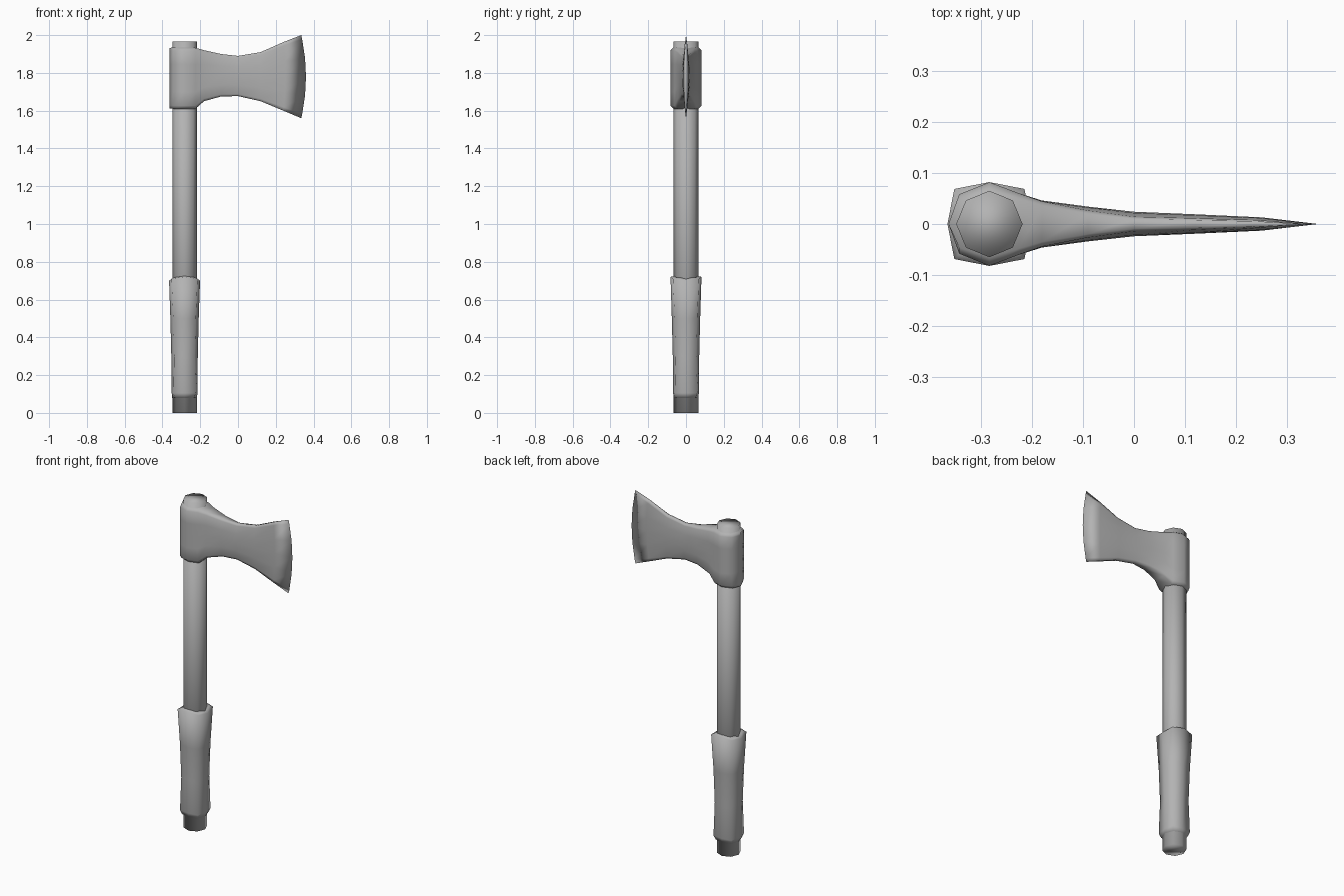
import bpy, bmesh, math

if "Cube" in bpy.data.objects:
    bpy.data.objects.remove(bpy.data.objects["Cube"])

steel = bpy.data.materials.new("plain_grey")
steel.diffuse_color = (0.45, 0.45, 0.45, 1)
steel.use_nodes = True
steel.node_tree.nodes["Principled BSDF"].inputs["Base Color"].default_value = steel.diffuse_color
CX = -0.283  # handle axis


def loft(name, rings):
    """Skin closed rings of equal length, cap both ends and shade smooth."""
    bm = bmesh.new()
    rows = [[bm.verts.new(p) for p in ring] for ring in rings]
    n = len(rows[0])
    for a, b in zip(rows, rows[1:]):
        for i in range(n):
            j = (i + 1) % n
            bm.faces.new((a[i], a[j], b[j], b[i]))
    bm.faces.new(rows[0][::-1])
    bm.faces.new(rows[-1])
    bmesh.ops.remove_doubles(bm, verts=bm.verts, dist=0.0005)
    bmesh.ops.recalc_face_normals(bm, faces=bm.faces)
    mesh = bpy.data.meshes.new(name)
    bm.to_mesh(mesh)
    bm.free()
    mesh.materials.append(steel)
    for p in mesh.polygons:
        p.use_smooth = True
    ob = bpy.data.objects.new(name, mesh)
    bpy.context.collection.objects.link(ob)
    return ob


def octagon(z, axis, corner, wave=0.0):
    """Eight-point ring; axis and corner points have their own radii."""
    ring = []
    for i in range(8):
        a = i * math.pi / 4
        r = corner if i % 2 else axis
        ring.append((CX + r * math.cos(a), r * math.sin(a),
                     z + wave * math.sin(a) ** 2))
    return ring


# Long eight-sided handle
loft("handle", [octagon(0, 0.065, 0.065), octagon(1.965, 0.065, 0.065)])

# Flared grip sleeve
loft("grip", [octagon(0.08, 0.066, 0.072), octagon(0.105, 0.068, 0.084),
              octagon(0.30, 0.070, 0.077), octagon(0.50, 0.075, 0.084),
              octagon(0.70, 0.082, 0.097, 0.02),
              octagon(0.71, 0.062, 0.075, 0.015)])

# Axe head: stations of x, half thickness, bottom, top, edge bow
stations = [
    (-0.363, 0.000, 1.612, 1.932, 0),
    (-0.342, 0.058, 1.61, 1.935, 0),
    (-0.283, 0.082, 1.61, 1.935, 0),
    (-0.225, 0.060, 1.61, 1.933, 0),
    (-0.180, 0.046, 1.65, 1.920, 0),
    (-0.090, 0.034, 1.675, 1.90, 0),
    (0.000, 0.024, 1.677, 1.89, 0),
    (0.120, 0.019, 1.65, 1.91, 0),
    (0.250, 0.013, 1.60, 1.963, 0.01),
    (0.360, 0.000, 1.56, 2.00, 0.025),
]
# Half section: width fraction, height fraction
side = [(0.80, 1), (1, 0.90), (1, 0.45), (1, 0), (1, -0.45), (1, -0.90), (0.80, -1)]
section = side + [(-w, f) for w, f in reversed(side)]
rings = []
for x, t, lo, hi, bow in stations:
    mid, half = (lo + hi) / 2, (hi - lo) / 2
    ring = []
    for w, f in section:
        # the blade thins toward its upper and lower tips
        thin = 1 - 0.5 * f * f * min(1, max(0, (x + 0.2) / 0.2))
        ring.append((x - bow * f * f, w * t * thin, mid + half * f))
    rings.append(ring)
# The end rings fold flat: weld them into clean edges
head = loft("axe_head", rings[:1] + rings[1:])
bm = bmesh.new()
bm.from_mesh(head.data)
bmesh.ops.dissolve_degenerate(bm, dist=0.0001, edges=bm.edges)
bm.to_mesh(head.data)
bm.free()
